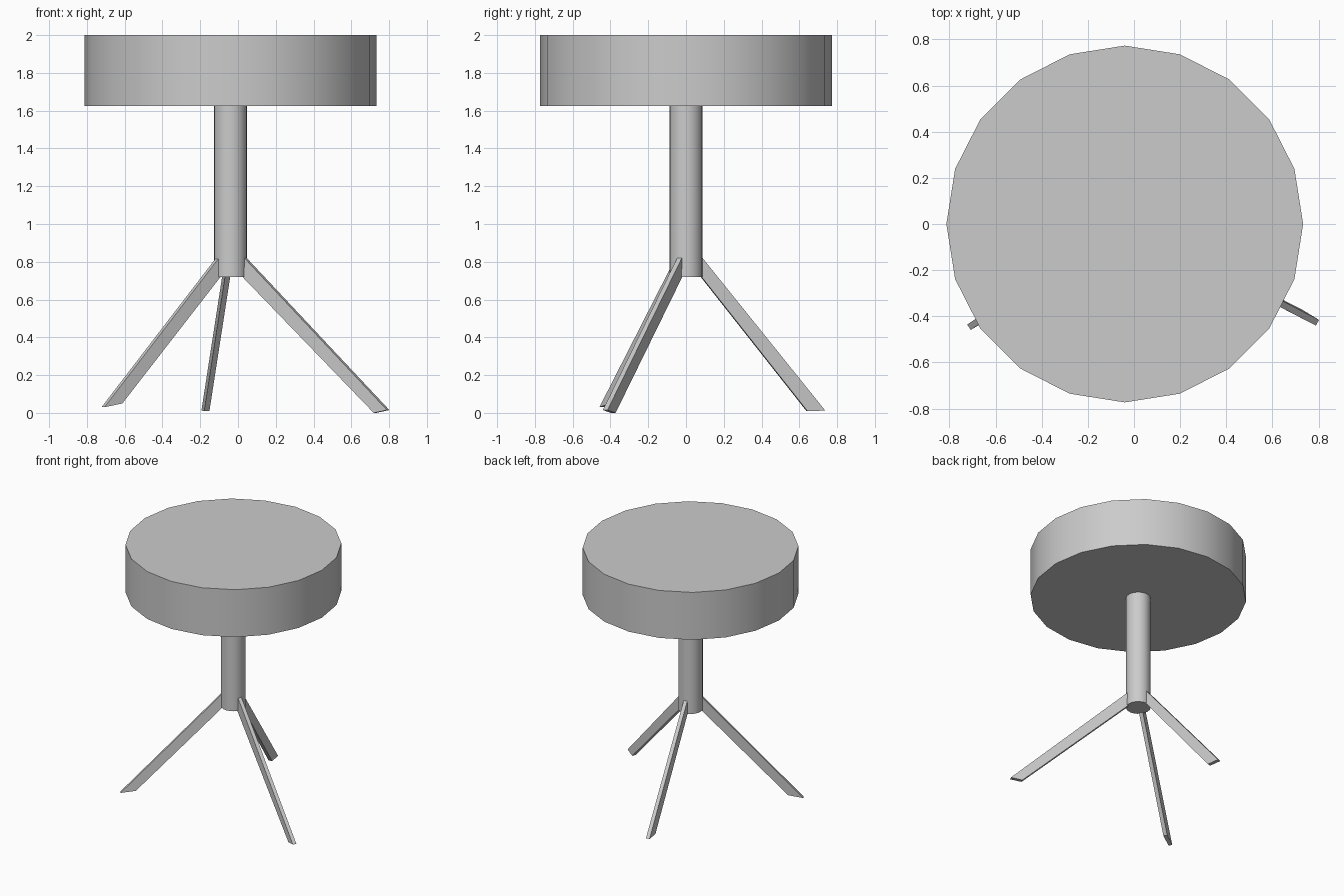
import bpy, bmesh, math
from mathutils import Vector

if "Cube" in bpy.data.objects:
    bpy.data.objects.remove(bpy.data.objects["Cube"])

CX = -0.04   # axis of seat and post


def finish(obj):
    bpy.ops.object.select_all(action='DESELECT')
    obj.select_set(True)
    bpy.context.view_layer.objects.active = obj
    bpy.ops.object.shade_smooth_by_angle(angle=math.radians(30))


def cylinder(name, radius, z0, z1, sides=20):
    bpy.ops.mesh.primitive_cylinder_add(vertices=sides, radius=radius, depth=z1 - z0,
                                        location=(CX, 0, (z0 + z1) / 2))
    obj = bpy.context.object
    obj.name = name
    finish(obj)


def leg(name, profile, thickness=0.028):
    # Splayed flat bar: side profile thickened horizontally across its run
    pts = [Vector(p) for p in profile]
    run = pts[1] - pts[0]
    across = Vector((-run.y, run.x, 0)).normalized() * thickness / 2
    bm = bmesh.new()
    a = [bm.verts.new(p + across) for p in pts]
    b = [bm.verts.new(p - across) for p in pts]
    bm.faces.new(a)
    bm.faces.new(b[::-1])
    for i in range(4):
        j = (i + 1) % 4
        bm.faces.new((a[j], a[i], b[i], b[j]))
    bmesh.ops.recalc_face_normals(bm, faces=bm.faces)
    mesh = bpy.data.meshes.new(name)
    bm.to_mesh(mesh)
    bm.free()
    obj = bpy.data.objects.new(name, mesh)
    bpy.context.collection.objects.link(obj)


# Seat and central post
cylinder("seat", 0.773, 1.625, 2.0)
cylinder("post", 0.088, 0.72, 1.625)

# Legs: upper edge top, upper edge foot, lower edge foot, lower edge top
leg("right_leg", [(0.035, -0.032, 0.825), (0.795, -0.428, 0.015),
                  (0.725, -0.385, 0.0), (0.03, -0.032, 0.72)])
leg("left_leg", [(-0.105, -0.042, 0.825), (-0.715, -0.447, 0.03),
                 (-0.62, -0.39, 0.05), (-0.10, -0.042, 0.72)])
leg("back_leg", [(-0.055, 0.085, 0.82), (-0.18, 0.735, 0.012),
                 (-0.165, 0.64, 0.01), (-0.055, 0.08, 0.72)])
